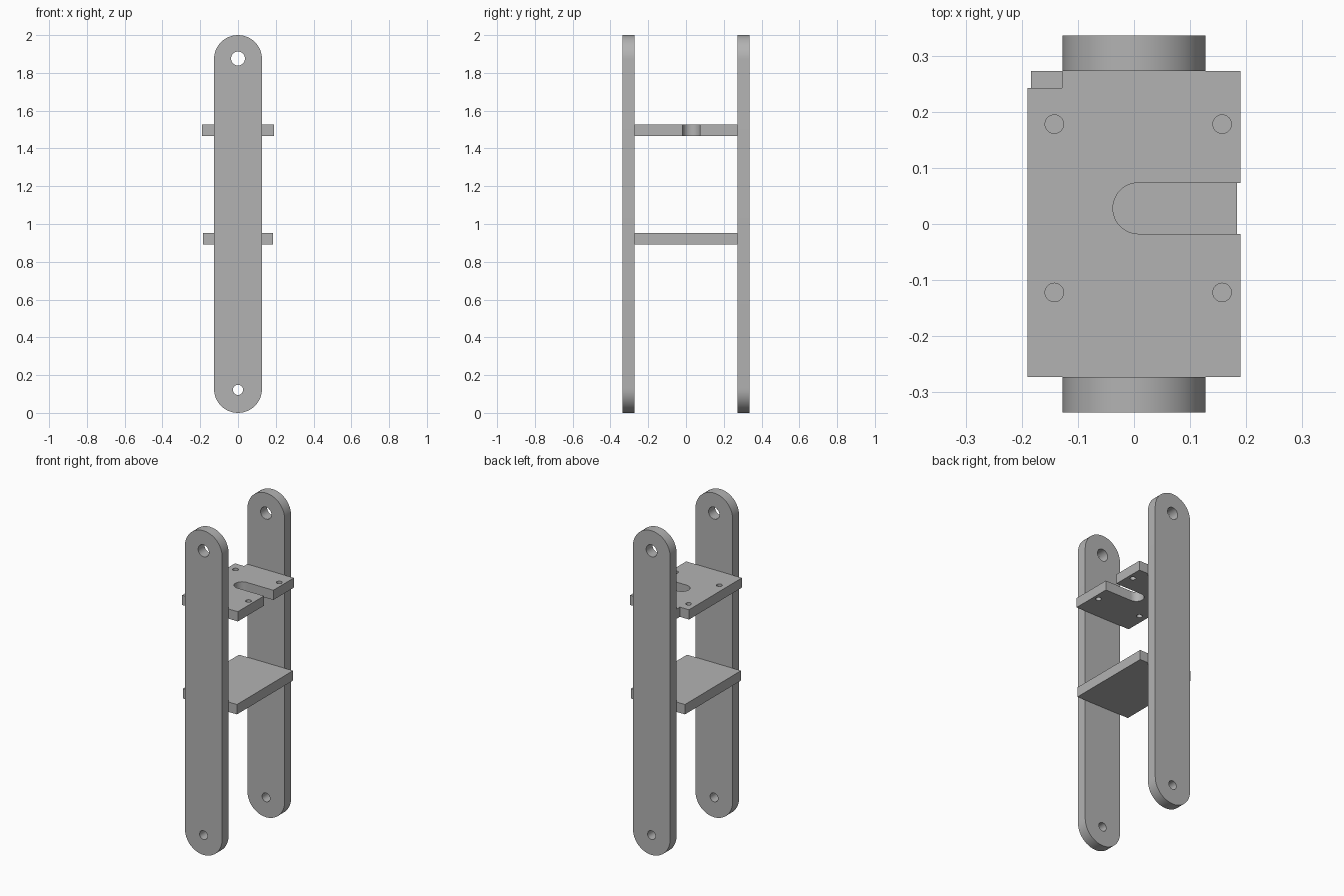
import bpy, bmesh, math
from mathutils import Matrix, Vector

cube = bpy.data.objects.get("Cube")
if cube:
    bpy.data.objects.remove(cube, do_unlink=True)

# Single grey finish
grey = bpy.data.materials.new("plain grey")
grey.use_nodes = True
color = (0.45, 0.45, 0.45, 1)
grey.diffuse_color = color
grey.node_tree.nodes["Principled BSDF"].inputs["Base Color"].default_value = color


def arc(cx, cy, r, start, end, steps=24):
    """Points on an arc, angles in degrees, both ends included."""
    angles = [math.radians(start + (end - start) * i / steps) for i in range(steps + 1)]
    return [(cx + r * math.cos(a), cy + r * math.sin(a)) for a in angles]


def circle(cx, cy, r):
    return arc(cx, cy, r, 0, 360, 32)[:-1]


def plate(name, outline, holes, thickness, matrix):
    """Flat outline with through holes, extruded along local z."""
    bm = bmesh.new()
    for loop in [outline] + holes:
        verts = [bm.verts.new((x, y, 0)) for x, y in loop]
        for a, b in zip(verts, verts[1:] + verts[:1]):
            bm.edges.new((a, b))
    bmesh.ops.triangle_fill(bm, edges=bm.edges[:], use_beauty=True, normal=(0, 0, 1))
    top = bmesh.ops.extrude_face_region(bm, geom=bm.faces[:], use_keep_orig=True)
    moved = [g for g in top["geom"] if isinstance(g, bmesh.types.BMVert)]
    bmesh.ops.translate(bm, verts=moved, vec=Vector((0, 0, thickness)))
    bmesh.ops.recalc_face_normals(bm, faces=bm.faces[:])
    bm.transform(matrix)
    mesh = bpy.data.meshes.new(name)
    bm.to_mesh(mesh)
    bm.free()
    mesh.materials.append(grey)
    obj = bpy.data.objects.new(name, mesh)
    bpy.context.collection.objects.link(obj)
    bpy.ops.object.select_all(action="DESELECT")
    obj.select_set(True)
    bpy.context.view_layer.objects.active = obj
    bpy.ops.object.shade_smooth_by_angle(angle=math.radians(30))
    return obj


# Upright bars: rounded ends, one pivot hole at each end
R = 0.127
bar = arc(0, 2 - R, R, 0, 180) + arc(0, R, R, 180, 360)
bar_holes = [circle(0, 1.876, 0.037), circle(0, 0.122, 0.027)]
upright = Matrix.Rotation(math.radians(90), 4, "X")
for name, y in (("front_bar", -0.273), ("back_bar", 0.336)):
    plate(name, bar, bar_holes, 0.063, Matrix.Translation((0, y, 0)) @ upright)

# Lower shelf: plain rectangle
Y = 0.273
plate("lower_shelf", [(-0.184, -Y), (0.184, -Y), (0.184, Y), (-0.184, Y)], [],
      0.061, Matrix.Translation((0, 0, 0.892)))

# Upper shelf: open slot on the left edge, notched back corner, four screw holes
X = 0.19
slot = arc(0.008, 0.028, 0.0455, 270, 90)
shelf = ([(-X, -Y), (X, -Y), (X, slot[0][1])] + slot
         + [(X, slot[-1][1]), (X, Y), (-0.128, Y), (-0.128, 0.242), (-X, 0.242)])
screws = [circle(x, y, 0.0165) for x in (-0.142, 0.157) for y in (-0.122, 0.178)]
plate("upper_shelf", shelf, screws, 0.06, Matrix.Translation((0, 0, 1.467)))
